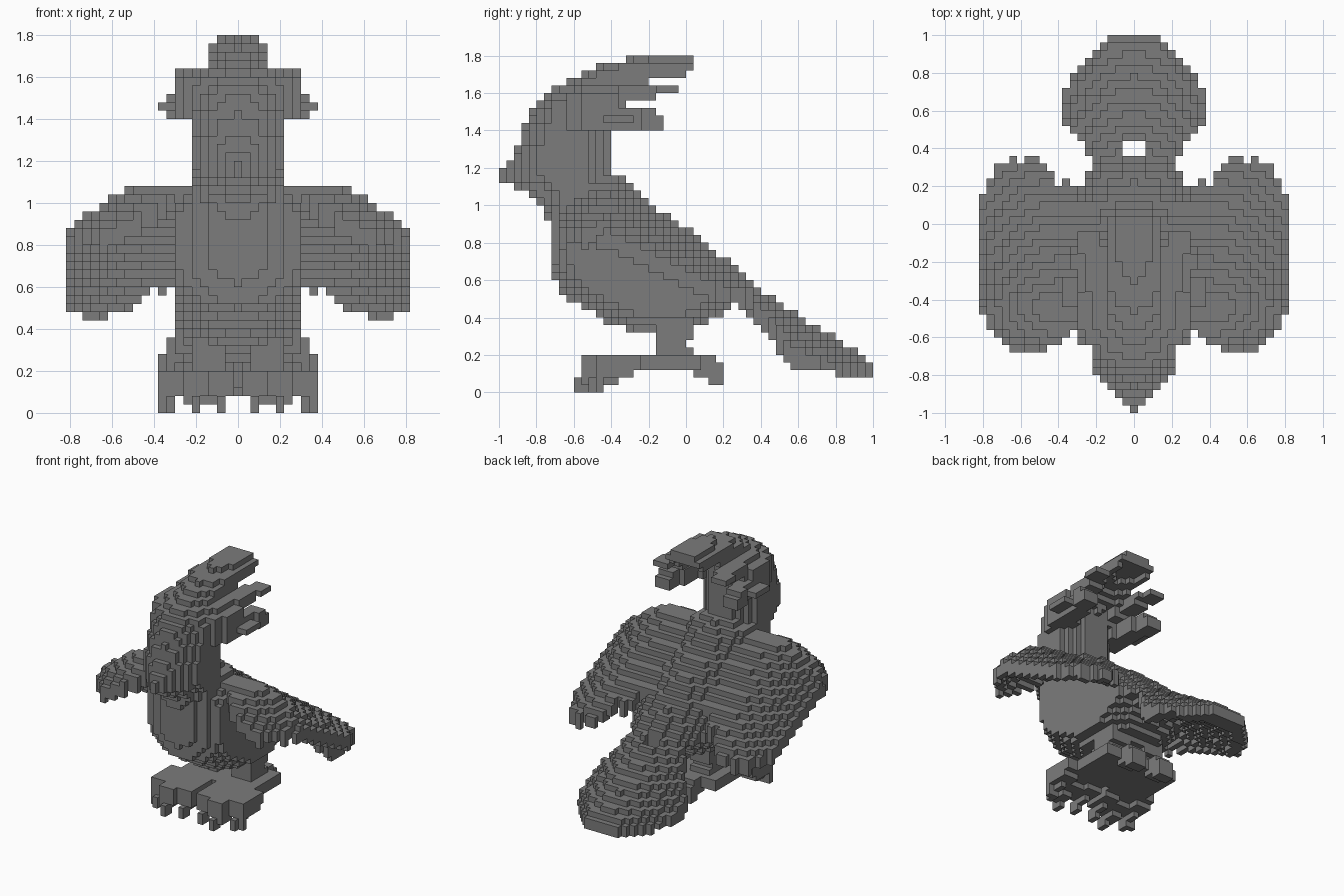
import bpy, bmesh, math
from mathutils import Vector

if "Cube" in bpy.data.objects:
    bpy.data.objects.remove(bpy.data.objects["Cube"], do_unlink=True)

S = 0.04  # block size
NX, NY, NZ = 20, 50, 45

mat = bpy.data.materials.new("stone grey")
mat.use_nodes = True
mat.diffuse_color = (0.2, 0.2, 0.2, 1)
mat.node_tree.nodes["Principled BSDF"].inputs["Base Color"].default_value = (0.2, 0.2, 0.2, 1)


def inside(poly, u, v):
    hit = False
    for (a, b), (c, d) in zip(poly, poly[1:] + poly[:1]):
        if (b > v) != (d > v) and u < (c - a) * (v - b) / (d - b) + a:
            hit = not hit
    return hit


def edge_distance(poly, u, v):
    p, best = Vector((u, v)), 9
    for a, b in zip(poly, poly[1:] + poly[:1]):
        a, b = Vector(a), Vector(b)
        t = max(0, min(1, (p - a).dot(b - a) / (b - a).length_squared))
        best = min(best, (p - a.lerp(b, t)).length)
    return best


def inflated(poly, roundness, cap):
    """Side profile swollen sideways, capped flat and pointed at the very front."""
    def test(x, y, z):
        if not inside(poly, y, z):
            return False
        swell = math.sqrt(roundness * edge_distance(poly, y, z))
        return abs(x) < min(cap, swell, .012 + (y + 1))
    return test


def plume(poly, x0, x1, fan, droop):
    """Mirrored side profile that spreads outward to the rear and sags sideways."""
    def test(x, y, z):
        across = abs(x) - fan * (y + .12)
        return x0 < across < x1 and inside(poly, y, z + droop * x * x)
    return test


def box(x0, x1, y0, y1, z0, z1):
    return lambda x, y, z: x0 < abs(x) < x1 and y0 < y < y1 and z0 < z < z1


def any_of(*tests):
    return lambda x, y, z: any(t(x, y, z) for t in tests)


# Body and head profiles (y, z)
body = inflated([(-.72, 1.0), (-.72, .7), (-.68, .54), (-.58, .47), (-.45, .39), (-.28, .32),
                 (.02, .32), (.14, .38), (.24, .46), (.34, .48), (.37, .56), (.2, .72),
                 (0, .88), (-.2, 1.02), (-.36, 1.16), (-.5, 1.16)], .85, .3)
head = inflated([(-1.0, 1.12), (-1.0, 1.2), (-.92, 1.28), (-.88, 1.38), (-.84, 1.48),
                 (-.78, 1.58), (-.66, 1.66), (-.48, 1.7), (-.36, 1.64), (-.4, 1.4),
                 (-.4, 1.2), (-.34, .9), (-.7, .86), (-.78, 1.0), (-.86, 1.08)], .36, .22)

# Crest: one broad middle plume and narrower side plumes fanning out
crest = any_of(
    plume([(-.76, 1.54), (-.66, 1.66), (-.48, 1.73), (-.4, 1.77), (-.16, 1.8), (.04, 1.8),
           (.04, 1.74), (-.2, 1.7), (-.32, 1.63), (-.5, 1.54)], -1, .16, 0, 2.5),
    plume([(-.72, 1.46), (-.7, 1.58), (-.5, 1.66), (-.3, 1.64), (-.04, 1.64), (-.04, 1.6),
           (-.3, 1.55), (-.44, 1.48)], .16, .29, .2, 0),
    plume([(-.7, 1.4), (-.7, 1.5), (-.4, 1.56), (-.28, 1.52), (-.16, 1.52), (-.12, 1.48),
           (-.12, 1.4)], .23, .35, .25, 0),
    box(.14, .22, -.72, -.4, 1.4, 1.56),
    box(.18, .26, -.64, -.36, 1.4, 1.6),
    box(.22, .3, -.56, -.36, 1.4, 1.6),
    box(.26, .38, -.44, -.28, 1.44, 1.48))

# Wings: thin arched plates sloping down to the rear
wing_outline = [(.2, -.5), (.34, -.57), (.42, -.64), (.48, -.68), (.64, -.68), (.7, -.62),
                (.78, -.52), (.83, -.4), (.83, .12), (.78, .22), (.74, .3), (.7, .33),
                (.66, .33), (.66, .36), (.62, .36), (.62, .33), (.58, .33), (.58, .36),
                (.54, .36), (.5, .33), (.45, .29), (.42, .2), (.38, .24), (.34, .24),
                (.3, .12), (.2, .12)]


def wing(x, y, z):
    x = abs(x)
    if not inside(wing_outline, x, y):
        return False
    rear, fore = max(0, y + .4), min(0, y + .4)
    droop = (1.4 - rear) * max(0, x - .4) ** 2
    top = 1.09 - .68 * rear - 2 * fore ** 2 - droop
    return top - .1 < z < top


# Tail: fan with drooping edges
tail_outline = [(0, .32), (.18, .32), (.24, .38), (.28, .44), (.33, .48), (.37, .52),
                (.4, .56), (.38, .66), (.35, .74), (.3, .82), (.26, .87), (.2, .93),
                (.14, .98), (.1, 1), (-.01, 1)]


def tail(x, y, z):
    x = abs(x)
    if not inside(tail_outline, x, y) or (x < .05 and .36 < y < .44):
        return False
    top = .54 - .63 * (y - .4) - 1.3 * x * x
    floor = .12 if y < .8 else .08
    return max(floor, top - .13) < z < max(floor + .05, top)


# Legs and feet: a flat palm with toes, claws and a rear toe on each side
legs = any_of(box(.06, .22, -.16, 0, .2, .4), box(.06, .22, -.04, .04, .2, .24),
              box(.06, .22, -.16, .04, .28, .4))
toes = [any_of(box(c - .06, c + .06, tip + .04, -.24, .12, .2),
               box(c - .06, c + .06, tip + .04, tip + .24, .08, .12),
               box(c - .04, c + .04, tip + .04, tip + .16, .04, .08),
               box(c - .02, c + .02, tip, tip + .08, 0, .08))
        for c, tip in ((.08, -.56), (.2, -.6), (.32, -.52))]
feet = any_of(box(-1, .3, -.28, .08, .12, .2), box(.06, .18, .04, .16, .08, .2),
              box(.06, .18, .12, .2, .04, .16), *toes, box(.34, .38, -.48, -.44, 0, .16))

parts = {"body": body, "head": head, "crest": crest, "wings": wing,
         "tail": tail, "legs": legs, "feet": feet}

# Each block belongs to the first part that claims it
owner = {}
for i in range(-NX, NX + 1):
    for j in range(NY):
        for k in range(NZ):
            p = (i * S, -1 + (j + .5) * S, (k + .5) * S)
            for name, test in parts.items():
                if test(*p):
                    owner[i, j, k] = name
                    break

# Outer block faces only
for name in parts:
    bm = bmesh.new()
    corners = {}

    def corner(v):
        key = tuple(round(c * 2) for c in v)
        if key not in corners:
            corners[key] = bm.verts.new((v[0] * S, -1 + (v[1] + .5) * S, (v[2] + .5) * S))
        return corners[key]

    for cell, part in owner.items():
        if part != name:
            continue
        for axis in range(3):
            for side in (-1, 1):
                n = Vector((0, 0, 0))
                n[axis] = side
                if tuple(int(a + b) for a, b in zip(cell, n)) in owner:
                    continue
                u = Vector((0, 0, 0))
                u[(axis + 1) % 3] = 1
                w = n.cross(u)
                mid = Vector(cell) + n / 2
                ring = [mid + (a * u + b * w) / 2 for a, b in ((-1, -1), (1, -1), (1, 1), (-1, 1))]
                bm.faces.new([corner(v) for v in ring])
    mesh = bpy.data.meshes.new(name)
    bm.to_mesh(mesh)
    bm.free()
    mesh.materials.append(mat)
    bpy.context.collection.objects.link(bpy.data.objects.new(name, mesh))
